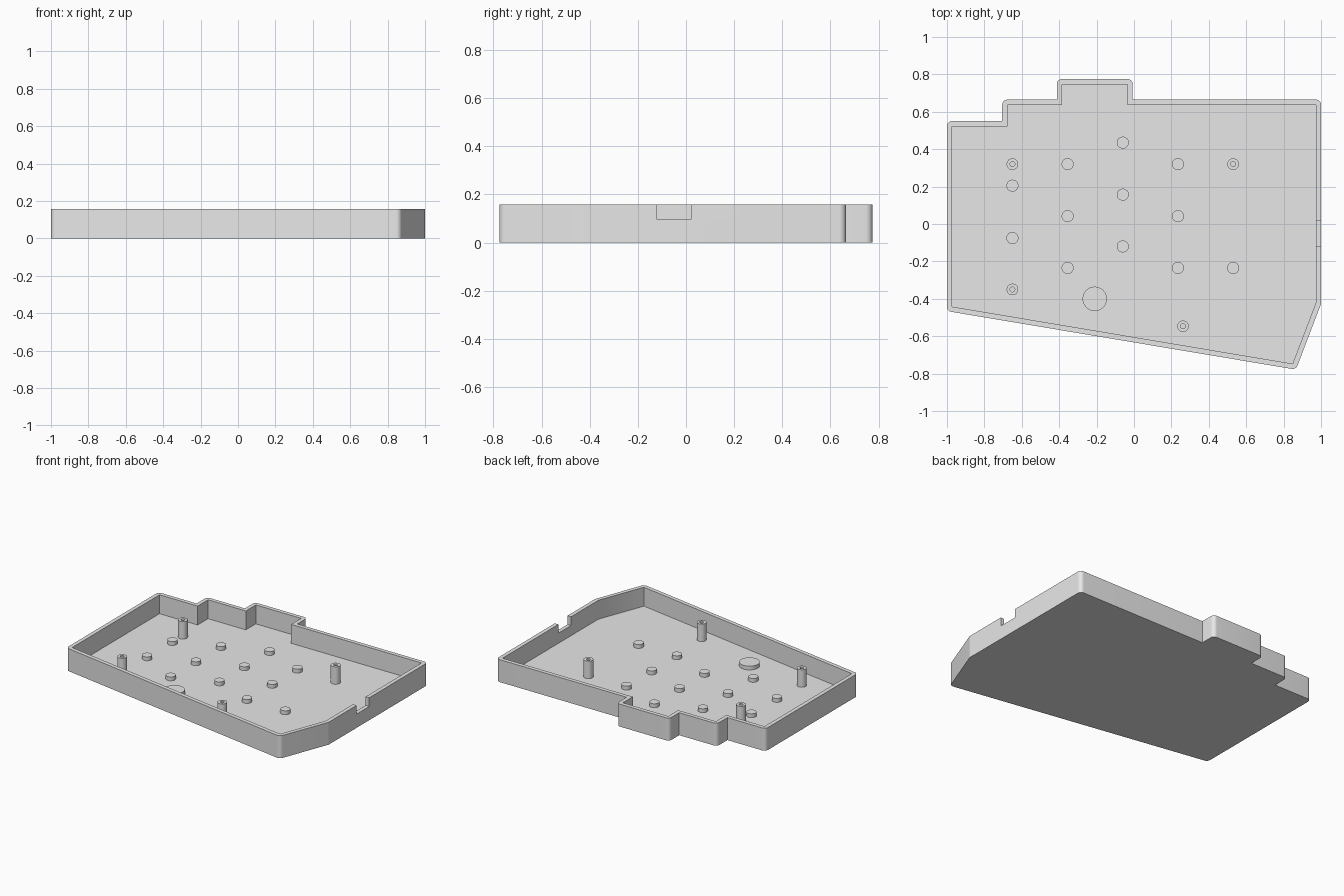
import bpy
import bmesh
import math
from mathutils import Vector

if "Cube" in bpy.data.objects:
    bpy.data.objects.remove(bpy.data.objects["Cube"], do_unlink=True)

HEIGHT, FLOOR, WALL = 0.157, 0.025, 0.028
PEG_TOP, POST_TOP = 0.052, 0.147

grey = bpy.data.materials.new("light_grey_plastic")
grey.use_nodes = True
grey.diffuse_color = (0.8, 0.8, 0.8, 1)
grey.node_tree.nodes["Principled BSDF"].inputs["Base Color"].default_value = (0.8, 0.8, 0.8, 1)


def make_object(name, bm):
    bmesh.ops.recalc_face_normals(bm, faces=bm.faces)
    mesh = bpy.data.meshes.new(name)
    bm.to_mesh(mesh)
    bm.free()
    mesh.materials.append(grey)
    obj = bpy.data.objects.new(name, mesh)
    bpy.context.collection.objects.link(obj)
    return obj


def prism(name, points, z0, z1):
    bm = bmesh.new()
    base = bm.faces.new([bm.verts.new((p[0], p[1], z0)) for p in points])
    top = bmesh.ops.extrude_face_region(bm, geom=[base])["geom"]
    verts = [v for v in top if isinstance(v, bmesh.types.BMVert)]
    bmesh.ops.translate(bm, verts=verts, vec=(0, 0, z1 - z0))
    if base.is_valid is False or len([f for f in bm.faces if len(f.verts) == len(points)]) < 2:
        bm.faces.new([v for v in bm.verts if v not in verts])
    return make_object(name, bm)


def rounded_offset(points, dist, steps=10):
    """Grow a counter-clockwise outline: arcs on outer corners, mitres on inner ones."""
    result = []
    pts = [Vector(p) for p in points]
    for i, p in enumerate(pts):
        d1 = (p - pts[i - 1]).normalized()
        d2 = (pts[(i + 1) % len(pts)] - p).normalized()
        n1, n2 = Vector((d1.y, -d1.x)), Vector((d2.y, -d2.x))
        turn = math.atan2(d1.x * d2.y - d1.y * d2.x, d1.dot(d2))
        if turn < 0:
            result.append(p + (n1 + n2) * dist / (1 + n1.dot(n2)))
        else:
            start = math.atan2(n1.y, n1.x)
            for k in range(steps + 1):
                a = start + turn * k / steps
                result.append(p + Vector((math.cos(a), math.sin(a))) * dist)
    return result


def cut(target, cutter):
    cutter.hide_render = True
    mod = target.modifiers.new("cut", "BOOLEAN")
    mod.operation = "DIFFERENCE"
    mod.solver = "EXACT"
    mod.object = cutter
    bpy.context.view_layer.objects.active = target
    bpy.ops.object.modifier_apply(modifier=mod.name)
    bpy.data.objects.remove(cutter, do_unlink=True)


def turned(name, x, y, profile, sides=32):
    """Stack of rings through (radius, z) points, capped at both ends."""
    bm = bmesh.new()
    rings = []
    for r, z in profile:
        rings.append([bm.verts.new((x + r * math.cos(2 * math.pi * k / sides),
                                    y + r * math.sin(2 * math.pi * k / sides), z))
                      for k in range(sides)])
    for a, b in zip(rings, rings[1:]):
        for k in range(sides):
            n = (k + 1) % sides
            bm.faces.new((a[k], a[n], b[n], b[k]))
    bm.faces.new(rings[0])
    bm.faces.new(rings[-1])
    return make_object(name, bm)


# Tray: rounded outer shell, hollowed, with a cable notch in the +x wall
cavity_outline = [(-0.972, -0.442), (0.848, -0.747), (0.972, -0.422), (0.972, 0.637),
                  (-0.035, 0.637), (-0.035, 0.747), (-0.385, 0.747), (-0.385, 0.637),
                  (-0.677, 0.637), (-0.677, 0.522), (-0.972, 0.522)]
tray = prism("tray", rounded_offset(cavity_outline, WALL), 0, HEIGHT)
cut(tray, prism("cavity_cutter", cavity_outline, FLOOR, HEIGHT + 0.1))
notch = [(0.95, -0.12), (1.05, -0.12), (1.05, 0.02), (0.95, 0.02)]
cut(tray, prism("notch_cutter", notch, 0.096, HEIGHT + 0.1))
parts = [tray]

# Short support pegs, in staggered columns
columns = {-0.65: (0.205, -0.075), -0.355: (0.32, 0.042, -0.235),
           -0.06: (0.435, 0.157, -0.12), 0.235: (0.32, 0.042, -0.235), 0.53: (-0.235,)}
BASE = FLOOR - 0.005
for x, rows in columns.items():
    for y in rows:
        parts.append(turned("support_peg", x, y, [(0.032, BASE), (0.032, PEG_TOP)]))

# Wide round support pad
parts.append(turned("support_pad", -0.21, -0.4, [(0.065, BASE), (0.065, PEG_TOP)], 48))

# Tall screw posts with blind holes
for x, y in ((-0.65, 0.32), (0.53, 0.32), (-0.65, -0.35), (0.262, -0.547)):
    parts.append(turned("screw_post", x, y, [(0.031, BASE), (0.031, POST_TOP),
                                             (0.013, POST_TOP), (0.013, FLOOR)]))

# Smooth the curved walls, keep the rims crisp
bpy.ops.object.select_all(action="DESELECT")
for part in parts:
    part.select_set(True)
bpy.context.view_layer.objects.active = tray
bpy.ops.object.shade_smooth_by_angle(angle=math.radians(30))
